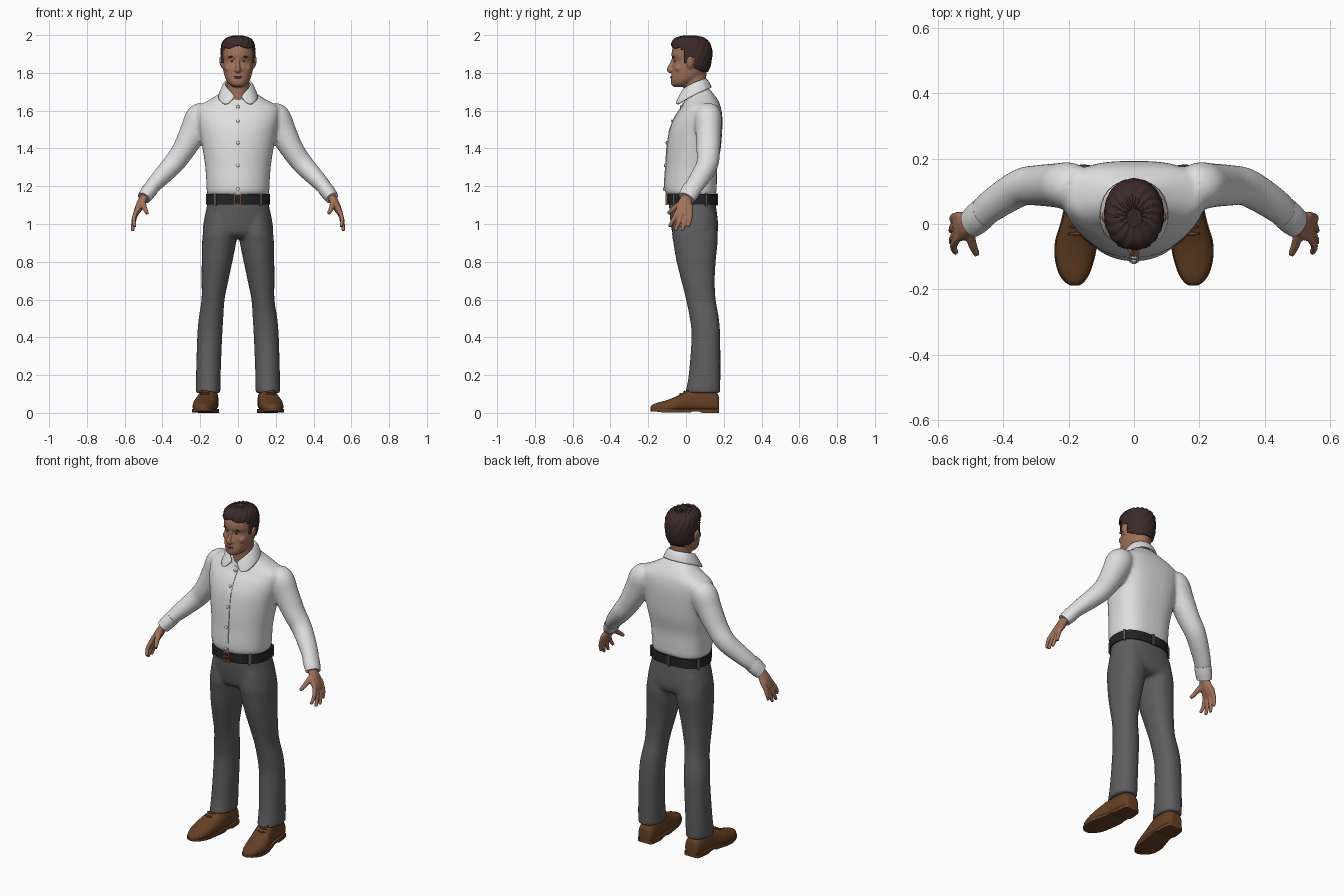
import bpy, bmesh, math
from mathutils import Vector, Matrix

if "Cube" in bpy.data.objects:
    bpy.data.objects.remove(bpy.data.objects["Cube"])

def mat(name, r, g, b):
    m = bpy.data.materials.new(name)
    m.diffuse_color = (r, g, b, 1)
    m.use_nodes = True
    m.node_tree.nodes["Principled BSDF"].inputs["Base Color"].default_value = m.diffuse_color
    return m

SHIRT = mat("shirt white", .74, .74, .74)
TROUSER = mat("trouser grey", .115, .11, .115)
SKIN = mat("skin", .36, .17, .105)
HAIR = mat("hair dark brown", .045, .024, .022)
SHOE = mat("shoe brown", .13, .052, .018)
BELT = mat("belt black", .018, .017, .018)
COPPER = mat("buckle copper", .36, .13, .07)
LIPS = mat("lips", .26, .10, .075)
EYE = mat("eye white", .5, .45, .42)
IRIS = mat("iris dark", .03, .02, .015)

# ---------- helpers ----------
def interp(st, k=4):
    """Catmull-Rom through station tuples"""
    out = []
    for i in range(len(st) - 1):
        p0, p1, p2, p3 = st[max(i - 1, 0)], st[i], st[i + 1], st[min(i + 2, len(st) - 1)]
        for j in range(k):
            t = j / k
            out.append(tuple(.5 * (2 * b + (c - a) * t + (2 * a - 5 * b + 4 * c - d) * t * t
                             + (3 * b - a - 3 * c + d) * t ** 3) for a, b, c, d in zip(p0, p1, p2, p3)))
    return out + [tuple(st[-1])]

def spow(v, p):
    return math.copysign(abs(v) ** p, v)

def ring(cx, z, hw, yf, yb, pf=1.0, pb=.72, n=40):
    """horizontal section: half width, front y, back y"""
    cy, d, pts = (yf + yb) / 2, (yb - yf) / 2, []
    for i in range(n):
        a = 2 * math.pi * i / n
        c, s = math.cos(a), math.sin(a)
        p = pf if s < 0 else pb
        pts.append(Vector((cx + hw * spow(c, p), cy + d * spow(s, p), z)))
    return pts

def loft(bm, rings, cap=True):
    vs = [[bm.verts.new(p) for p in r] for r in rings]
    n = len(vs[0])
    for a, b in zip(vs, vs[1:]):
        for i in range(n):
            bm.faces.new((a[i], a[(i + 1) % n], b[(i + 1) % n], b[i]))
    if cap:
        bm.faces.new(vs[0])
        bm.faces.new(vs[-1])

def body(bm, st, side=1, **kw):
    loft(bm, [ring(s[0] * side, *s[1:], **kw) for s in interp(st)])

def tube(bm, st, side=1, n=20):
    """stations (x, y, z, radius across, radius in y)"""
    st = interp([(s[0] * side, *s[1:]) for s in st])
    rings = []
    for i, s in enumerate(st):
        t = (Vector(st[min(i + 1, len(st) - 1)][:3]) - Vector(st[max(i - 1, 0)][:3])).normalized()
        u = t.cross(Vector((0, 1, 0))).normalized()
        w = u.cross(t)
        rings.append([Vector(s[:3]) + u * s[3] * math.cos(a) + w * s[4] * math.sin(a)
                      for a in (2 * math.pi * j / n for j in range(n))])
    loft(bm, rings)

def ball(bm, loc, size, roll=0):
    bmesh.ops.create_uvsphere(bm, u_segments=20, v_segments=12, radius=1,
        matrix=Matrix.Translation(loc) @ Matrix.Rotation(roll, 4, 'Y') @ Matrix.Diagonal((*size, 1)))

def box(bm, loc, size, turn=0):
    bmesh.ops.create_cube(bm, size=1,
        matrix=Matrix.Translation(loc) @ Matrix.Rotation(turn, 4, 'Z') @ Matrix.Diagonal((*size, 1)))

def finish(name, bm, m, voxel=0, smooth=4):
    bmesh.ops.recalc_face_normals(bm, faces=bm.faces)
    me = bpy.data.meshes.new(name)
    for f in bm.faces:
        f.smooth = True
    bm.to_mesh(me)
    bm.free()
    me.set_sharp_from_angle(angle=math.radians(45))
    me.materials.append(m)
    ob = bpy.data.objects.new(name, me)
    bpy.context.collection.objects.link(ob)
    if voxel:  # fuse overlapping volumes into one skin
        r = ob.modifiers.new("fuse", 'REMESH')
        r.mode, r.voxel_size, r.use_smooth_shade = 'VOXEL', voxel, True
        s = ob.modifiers.new("soften", 'SMOOTH')
        s.factor, s.iterations = .5, smooth
    return ob

SIDES = (1, -1)

# ---------- shirt: torso and sleeves ----------
TORSO = [(0, 1.15, .156, -.092, .15), (0, 1.168, .165, -.11, .16), (0, 1.21, .167, -.114, .163),
         (0, 1.3, .173, -.107, .166), (0, 1.4, .188, -.101, .184), (0, 1.5, .205, -.086, .192),
         (0, 1.57, .217, -.057, .192), (0, 1.62, .213, -.022, .184), (0, 1.655, .155, -.008, .17),
         (0, 1.69, .1, .002, .145), (0, 1.72, .068, .004, .12)]
bm = bmesh.new()
body(bm, TORSO)
for s in SIDES:
    tube(bm, [(.165, .115, 1.60, .055, .06), (.2, .117, 1.565, .077, .072), (.235, .118, 1.49, .073, .068),
              (.29, .118, 1.39, .061, .063), (.345, .112, 1.315, .056, .058),
              (.43, .06, 1.225, .045, .052), (.48, .017, 1.168, .035, .045)], s)
finish("shirt", bm, SHIRT, .01)

# cuffs
bm = bmesh.new()
for s in SIDES:
    tube(bm, [(.458, .036, 1.192, .040, .050), (.478, .019, 1.165, .040, .050), (.498, .002, 1.138, .036, .046)], s)
finish("cuffs", bm, SHIRT)

# front placket and buttons follow the chest line
def chest(z):
    for a, b in zip(TORSO, TORSO[1:]):
        if a[1] <= z <= b[1]:
            return a[3] + (b[3] - a[3]) * (z - a[1]) / (b[1] - a[1])
bm = bmesh.new()
loft(bm, [[Vector((x, chest(z) + y, z)) for x, y in ((-.014, .01), (.014, .01), (.014, -.004), (-.014, -.004))]
          for z in (1.16 + i * .02 for i in range(25))])
finish("placket", bm, SHIRT)
bm = bmesh.new()
for z in (1.185, 1.31, 1.43, 1.545, 1.62):
    ball(bm, (0, chest(z) - .006, z), (.009, .005, .009))
finish("buttons", bm, SHIRT)

# collar: folded strip, mirrored
upper = [(.012, -.03, 1.672), (.05, -.018, 1.712), (.074, .03, 1.742), (.06, .085, 1.763), (0, .112, 1.768)]
middle = [(.028, -.042, 1.662), (.066, -.032, 1.675), (.093, .025, 1.712), (.076, .1, 1.745), (0, .13, 1.754)]
lower = [(.05, -.05, 1.632), (.084, -.044, 1.634), (.108, .02, 1.672), (.086, .11, 1.712), (0, .143, 1.725)]
bm = bmesh.new()
rows = [[bm.verts.new(p) for p in r] for r in (upper, middle, lower)]
for a, b in zip(rows, rows[1:]):
    for i in range(4):
        bm.faces.new((a[i], b[i], b[i + 1], a[i + 1]))
ob = finish("collar", bm, SHIRT)
ob.modifiers.new("mirror", 'MIRROR')
ob.modifiers.new("round", 'SUBSURF').levels = 2
sol = ob.modifiers.new("thick", 'SOLIDIFY')
sol.thickness, sol.offset = .01, 0

# ---------- trousers ----------
bm = bmesh.new()
body(bm, [(0, 1.15, .155, -.085, .15), (0, 1.1, .164, -.09, .158), (0, 1.0, .184, -.081, .17),
          (0, .95, .186, -.07, .165), (0, .925, .17, -.04, .14)])
for s in SIDES:
    body(bm, [(.09, 1.05, .08, -.065, .155), (.096, .95, .09, -.074, .168), (.1, .9, .09, -.067, .167),
              (.111, .8, .081, -.05, .157), (.122, .7, .071, -.025, .152), (.132, .6, .061, 0, .157),
              (.143, .5, .065, .02, .174), (.15, .4, .066, .029, .181), (.157, .2, .065, .014, .182),
              (.158, .105, .065, -.005, .181)], s, pb=.85)
finish("trousers", bm, TROUSER, .01)

# belt, loops and buckle
BW = (.169, -.1, .163)
bm = bmesh.new()
loft(bm, [ring(0, z, *BW) for z in (1.103, 1.158)])
finish("belt", bm, BELT)
bm = bmesh.new()
pts = ring(0, 1.13, *BW)
for i in (3, 10, 17, 25, 35):
    d = pts[(i + 1) % 40] - pts[i - 1]
    box(bm, pts[i], (.014, .012, .064), math.atan2(d.y, d.x))
finish("belt_loops", bm, TROUSER)
bm = bmesh.new()
for x, z, w, h in ((-.02, 1.13, .007, .056), (.014, 1.13, .007, .056), (-.003, 1.155, .04, .007),
                   (-.003, 1.105, .04, .007), (-.008, 1.13, .02, .006)):
    box(bm, (x, -.103, z), (w, .012, h))
finish("buckle", bm, COPPER)

# ---------- shoes ----------
SHOE_ST = [(.176, .155, .026, .06), (.168, .155, .043, .1), (.12, .155, .052, .13), (.05, .158, .054, .13),
           (0, .165, .058, .114), (-.05, .176, .062, .088), (-.1, .181, .059, .068), (-.15, .183, .045, .054),
           (-.178, .182, .026, .043), (-.188, .181, .01, .032)]
bm = bmesh.new()
soles = bmesh.new()
for s in SIDES:
    up, so = [], []
    for y, cx, hw, h in interp(SHOE_ST):
        low = .008
        up.append([Vector((s * cx + hw * spow(math.cos(a), .8), y, low + (h - low) * (.35 + (.65 if math.sin(a) > 0 else .35) * spow(math.sin(a), .8))))
                   for a in (2 * math.pi * i / 24 for i in range(24))])
        # heel block and slightly lifted arch and toe
        b = 0 if y > .07 else .008 if y > .03 else .002 + max(0, -y - .12) * .12
        so.append([Vector((s * cx + u * (hw + .003), y, z)) for u, z in ((-1, b), (1, b), (1, .02), (-1, .02))])
    loft(bm, up)
    loft(soles, so)
    for y, z in ((-.03, .1), (-.008, .112), (.012, .12)):  # laces
        ball(bm, (s * (.172 + y * -.15), y, z), (.026, .005, .006))
finish("shoes", bm, SHOE)
finish("soles", soles, SHOE)

# ---------- hands ----------
bm = bmesh.new()
for s in SIDES:
    tube(bm, [(.482, .015, 1.16, .022, .03), (.503, 0, 1.128, .023, .033), (.52, -.006, 1.095, .022, .043),
              (.538, -.008, 1.06, .016, .046), (.545, -.01, 1.045, .011, .038)], s)
    for y0, z0, x1, y1, z1 in ((-.043, 1.065, .545, -.088, .985), (-.018, 1.06, .558, -.058, .963),
                               (.008, 1.06, .56, -.022, .963), (.03, 1.07, .556, .012, .985)):
        tube(bm, [(.532, y0 * .8, z0 + .02, .012, .013), (.552, (y0 + y1) / 2, (z0 + z1) / 2, .0115, .0125),
                  (x1, y1, z1, .009, .009)], s, 12)
    tube(bm, [(.505, -.015, 1.12, .016, .018), (.495, -.06, 1.085, .014, .014), (.48, -.095, 1.055, .010, .010)], s, 12)
finish("hands", bm, SKIN, .005, 3)

# ---------- head, neck, ears, nose ----------
bm = bmesh.new()
body(bm, [(0, 1.725, .022, -.062, 0), (0, 1.737, .042, -.077, .03), (0, 1.755, .058, -.08, .06),
          (0, 1.776, .068, -.079, .085), (0, 1.8, .075, -.076, .105), (0, 1.835, .081, -.072, .12),
          (0, 1.864, .083, -.066, .128), (0, 1.888, .084, -.076, .13), (0, 1.925, .083, -.073, .128),
          (0, 1.955, .074, -.06, .115), (0, 1.978, .05, -.03, .09)], pf=.95, pb=.95)
body(bm, [(0, 1.65, .062, -.008, .11), (0, 1.72, .057, -.01, .106), (0, 1.8, .06, -.02, .108)], pb=1)
tube(bm, [(0, -.066, 1.876, .008, .009), (0, -.078, 1.845, .0095, .01), (0, -.088, 1.818, .014, .014),
          (0, -.078, 1.806, .013, .01)])
for s in SIDES:
    ball(bm, (s * .013, -.077, 1.814), (.008, .009, .007))
    ball(bm, (s * .086, .022, 1.855), (.012, .02, .033), s * .2)
    ball(bm, (s * .045, -.034, 1.825), (.027, .026, .022))
finish("head", bm, SKIN, .0045, 3)

# face details
for name, m, y, size in (("eyes", EYE, -.055, (.012, .006, .0055)), ("irises", IRIS, -.0595, (.005, .003, .005))):
    bm = bmesh.new()
    for s in SIDES:
        ball(bm, (s * .031, y, 1.863), size)
    finish(name, bm, m)
bm = bmesh.new()
for s in SIDES:
    ball(bm, (s * .033, -.0645, 1.886), (.02, .006, .0035), s * .1)
finish("eyebrows", bm, HAIR)
bm = bmesh.new()
ball(bm, (0, -.077, 1.781), (.023, .006, .0035))
ball(bm, (0, -.077, 1.774), (.02, .0065, .0045))
finish("lips", bm, LIPS)

# ---------- hair: cap trimmed along the hairline ----------
HAIR_ST = [(0, 1.79, .074, -.075, .108), (0, 1.83, .086, -.08, .128), (0, 1.87, .09, -.08, .137),
           (0, 1.91, .091, -.08, .139), (0, 1.945, .088, -.079, .132), (0, 1.97, .078, -.071, .115),
           (0, 1.987, .056, -.05, .09), (0, 1.996, .02, -.005, .045)]
bm = bmesh.new()
loft(bm, [ring(*st, pf=.95, pb=.95, n=72) for st in interp(HAIR_ST, 7)])

def hairline(x, y):
    if y < -.03: return 1.938 + .008 * math.cos(x * 60)
    if y < -.008: return 1.922
    if y < .016: return 1.852
    if y < .045: return 1.882
    return 1.825 - min(.02, (y - .045) * .4)
cut = [f for f in bm.faces if f.calc_center_median().z < hairline(*f.calc_center_median().xy)]
bmesh.ops.delete(bm, geom=cut, context='FACES')
mid = Vector((0, .03, 1.88))
for v in bm.verts:  # combed locks
    d = (v.co - mid).normalized()
    a = math.atan2(v.co.x, v.co.y - .03)
    v.co += d * .0025 * math.sin(a * 17 + v.co.z * 90) * min(1, max(.3, (v.co.z - 1.86) * 12))
    v.co.z = min(v.co.z, 2.0)
ob = finish("hair", bm, HAIR)
sol = ob.modifiers.new("thick", 'SOLIDIFY')
sol.thickness, sol.offset = .012, -1
